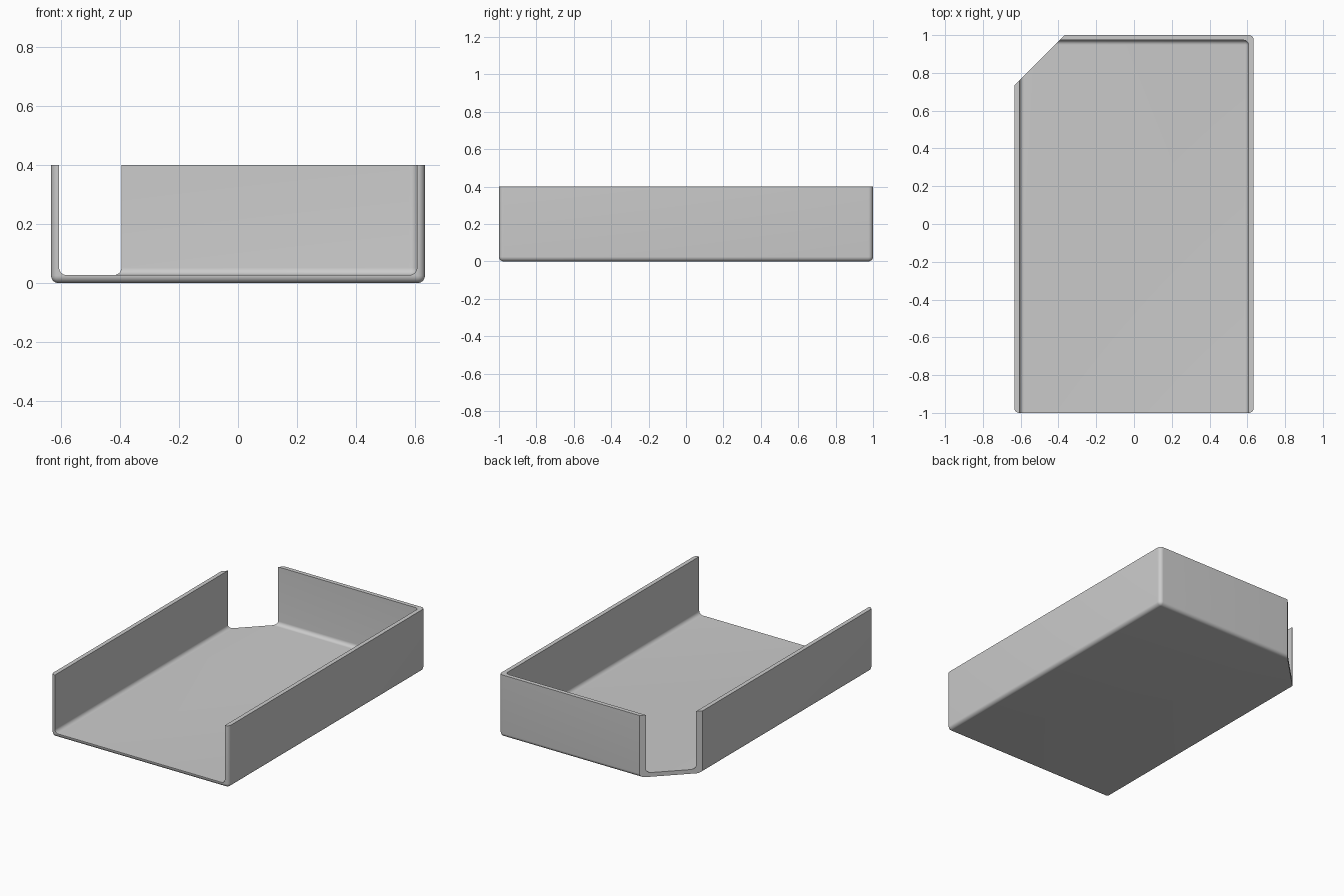
import bpy, bmesh, math
from mathutils import Vector

HALF_X, HALF_Y, HEIGHT = 0.633, 1.0, 0.4
WALL, RADIUS = 0.027, 0.025

default = bpy.data.objects.get("Cube")
if default:
    bpy.data.objects.remove(default, do_unlink=True)

grey = bpy.data.materials.new("plain grey")
grey.use_nodes = True
colour = (0.6, 0.6, 0.6, 1)
grey.diffuse_color = colour
grey.node_tree.nodes["Principled BSDF"].inputs["Base Color"].default_value = colour


def rounded_box(name, low, high):
    """Box with rounded upright and bottom edges; the top stays sharp."""
    low, high = Vector(low), Vector(high)
    bm = bmesh.new()
    bmesh.ops.create_cube(bm, size=1)
    for v in bm.verts:
        v.co = [(low[i] + high[i]) / 2 + v.co[i] * (high[i] - low[i]) for i in range(3)]
    edges = [e for e in bm.edges if min(v.co.z for v in e.verts) < low.z + 0.001]
    bmesh.ops.bevel(bm, geom=edges, offset=RADIUS, segments=8, profile=0.5, affect='EDGES')
    return finish(name, bm)


def finish(name, bm):
    bmesh.ops.recalc_face_normals(bm, faces=bm.faces)
    mesh = bpy.data.meshes.new(name)
    bm.to_mesh(mesh)
    bm.free()
    mesh.materials.append(grey)
    obj = bpy.data.objects.new(name, mesh)
    bpy.context.collection.objects.link(obj)
    return obj


# Outer shell, and the cavity that runs out through the open front
tray = rounded_box("tray", (-HALF_X, -HALF_Y, 0), (HALF_X, HALF_Y, HEIGHT))
cavity = rounded_box("cavity_cutter", (WALL - HALF_X, -HALF_Y - 0.3, WALL),
                     (HALF_X - WALL, HALF_Y - WALL, HEIGHT + 0.2))

# Triangular prism that slices off the back right corner
bm = bmesh.new()
d = 0.265
outline = [(-HALF_X - 0.2, HALF_Y - d - 0.2), (-HALF_X + d + 0.2, HALF_Y + 0.2),
           (-HALF_X - 0.2, HALF_Y + 0.2)]
base = bm.faces.new([bm.verts.new((x, y, -0.1)) for x, y in outline])
prism = bmesh.ops.extrude_face_region(bm, geom=[base])
top = [g for g in prism["geom"] if isinstance(g, bmesh.types.BMVert)]
bmesh.ops.translate(bm, verts=top, vec=(0, 0, 0.8))
corner = finish("corner_cutter", bm)

# Cut the shell
bpy.context.view_layer.objects.active = tray
tray.select_set(True)
for cutter in (cavity, corner):
    mod = tray.modifiers.new(cutter.name, 'BOOLEAN')
    mod.operation, mod.solver, mod.object = 'DIFFERENCE', 'EXACT', cutter
    bpy.ops.object.modifier_apply(modifier=mod.name)
    bpy.data.objects.remove(cutter, do_unlink=True)

bpy.ops.object.shade_smooth_by_angle(angle=math.radians(30))
